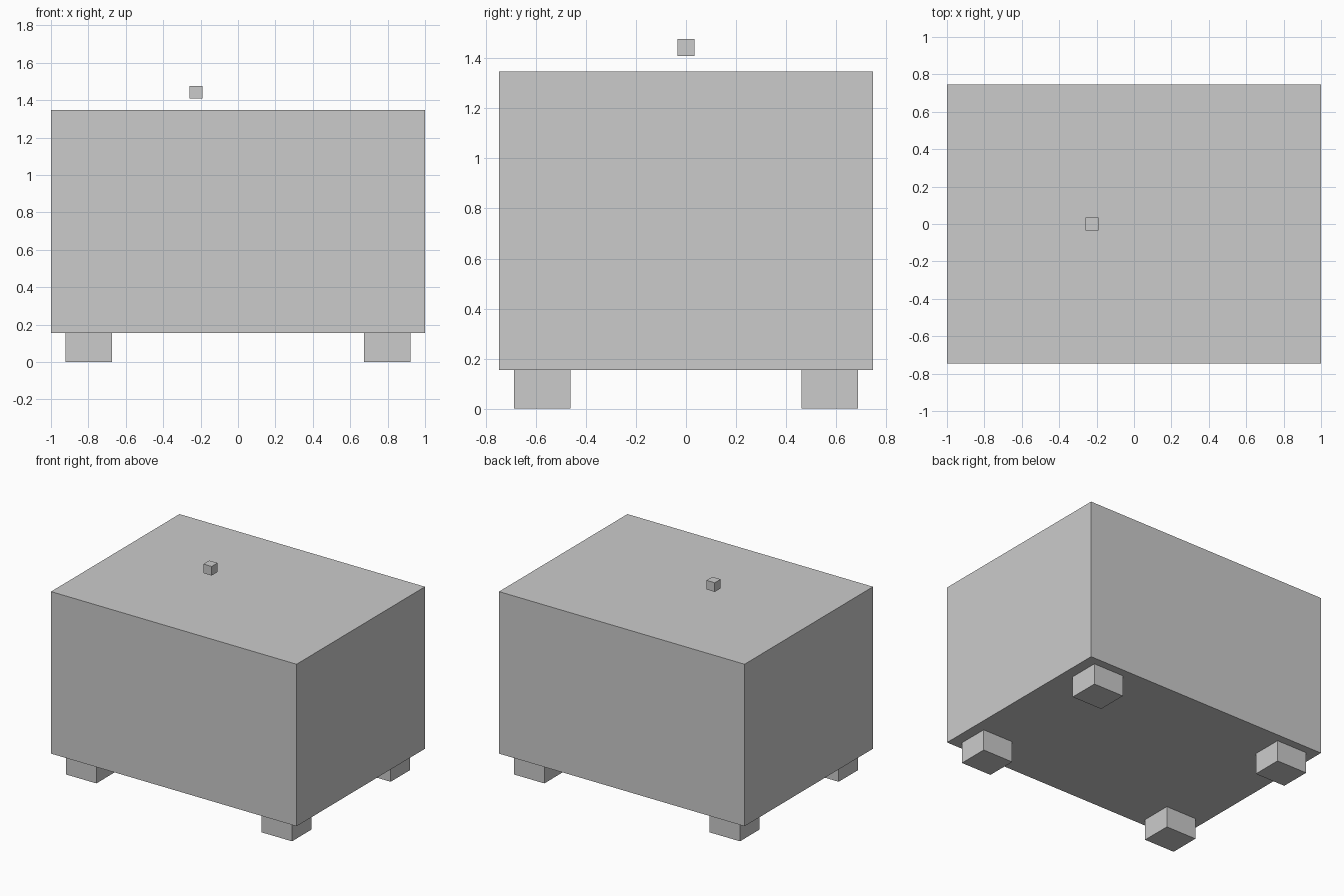
import bpy

if "Cube" in bpy.data.objects:
    bpy.data.objects.remove(bpy.data.objects["Cube"])


def box(name, x, y, z):
    """Axis-aligned box from (min, max) ranges."""
    ranges = (x, y, z)
    bpy.ops.mesh.primitive_cube_add(size=1, location=[(a + b) / 2 for a, b in ranges])
    obj = bpy.context.object
    obj.name = name
    obj.scale = [b - a for a, b in ranges]
    bpy.ops.object.transform_apply(location=False, rotation=False, scale=True)
    return obj


# Main body
box("body", (-1, 1), (-0.747, 0.747), (0.155, 1.348))

# Small cube floating above the top
box("floating_cube", (-0.258, -0.191), (-0.034, 0.034), (1.41, 1.477))

# Four block feet
for side, sx in (("left", -1), ("right", 1)):
    for end, sy in (("front", -1), ("back", 1)):
        box(f"{end}_{side}_foot",
            sorted((sx * 0.673, sx * 0.921)),
            sorted((sy * 0.461, sy * 0.687)),
            (0, 0.155))
